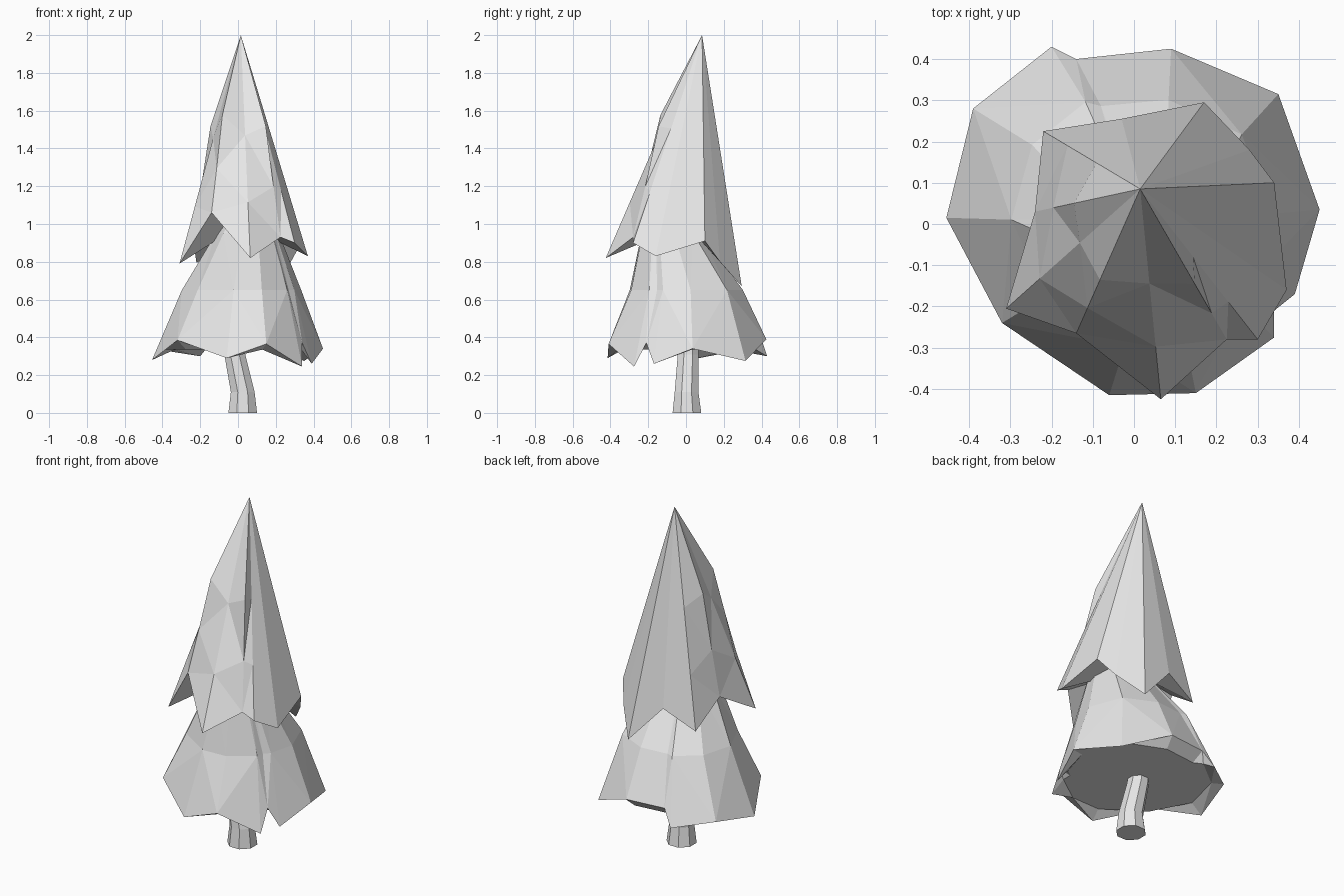
import bpy
import bmesh
import math
from mathutils import Vector

cube = bpy.data.objects.get("Cube")
if cube:
    bpy.data.objects.remove(cube, do_unlink=True)

grey = bpy.data.materials.new("plain grey")
grey.use_nodes = True
grey.diffuse_color = (0.8, 0.8, 0.8, 1)
grey.node_tree.nodes["Principled BSDF"].inputs["Base Color"].default_value = (0.8, 0.8, 0.8, 1)


def loft(name, rings, bottom, top):
    """Skin stacked rings and close both ends with fans to a point."""
    bm = bmesh.new()
    rows = [[bm.verts.new(p) for p in ring] for ring in rings]
    low, high = bm.verts.new(bottom), bm.verts.new(top)
    n = len(rows[0])
    for i in range(n):
        j = (i + 1) % n
        bm.faces.new((low, rows[0][j], rows[0][i]))
        for a, b in zip(rows, rows[1:]):
            bm.faces.new((a[i], a[j], b[j], b[i]))
        bm.faces.new((rows[-1][i], rows[-1][j], high))
    bmesh.ops.triangulate(bm, faces=[f for f in bm.faces if len(f.verts) > 3])
    bmesh.ops.recalc_face_normals(bm, faces=bm.faces[:])
    mesh = bpy.data.meshes.new(name)
    bm.to_mesh(mesh)
    bm.free()
    mesh.materials.append(grey)
    obj = bpy.data.objects.new(name, mesh)
    bpy.context.collection.objects.link(obj)


def inner_ring(rim, centre, size, roundness):
    """Shrink a rim to a level ring, blending its outline towards a circle."""
    c = Vector(centre)
    flat = [Vector((x, y, 0)) for x, y, z in rim]
    mean = sum(p.length for p in flat) / len(flat)
    return [c + p * (size / mean) * (1 - roundness) + p.normalized() * size * roundness
            for p in flat]


def sloped_ring(rim, tip, t, bulge):
    """Points a fraction t down from the tip to the rim; high notches bulge out."""
    ring = []
    for p in map(Vector, rim):
        step = (p - tip) * t
        if p.z > 0.92:
            step.x *= bulge
            step.y *= bulge
        ring.append(tip + step)
    return ring


def circle(centre, radius, sides=8):
    c = Vector(centre)
    return [c + Vector((math.cos(a), math.sin(a), 0)) * radius
            for a in (math.tau * (i + 0.5) / sides for i in range(sides))]


# Crooked trunk
trunk_rings = [circle((0.025, 0.005, 0), 0.082), circle((0.025, 0.003, 0.11), 0.068),
               circle((-0.017, 0.012, 0.31), 0.06), circle((-0.02, 0.012, 0.4), 0.055)]
loft("trunk", trunk_rings, (0.025, 0.005, 0), (-0.02, 0.012, 0.4))

# Lower branches: flat underside, jagged rim, flared skirt
lower_rim = [
    (0.45, 0.035, 0.34), (0.35, 0.315, 0.275), (0.09, 0.425, 0.39), (-0.14, 0.40, 0.39),
    (-0.20, 0.43, 0.30), (-0.39, 0.28, 0.33), (-0.455, 0.015, 0.28), (-0.32, -0.24, 0.385),
    (-0.06, -0.415, 0.29), (0.15, -0.41, 0.365), (0.34, -0.275, 0.245),
    (0.34, -0.21, 0.37), (0.39, -0.17, 0.26)]
underside = [(x * 0.86, y * 0.86, 0.335) for x, y, z in lower_rim]
loft("lower_branches",
     [underside, lower_rim,
      inner_ring(lower_rim, (0.02, 0, 0.65), 0.31, 0.35),
      inner_ring(lower_rim, (0.05, -0.075, 0.95), 0.165, 0.6)],
     (0, 0, 0.335), (0.03, 0, 1.2))

# Upper branches: long leaning cone with pointed tips
tip = Vector((0.015, 0.085, 2))
upper_rim = [
    (0.34, 0.10, 0.91), (0.28, 0.18, 0.80), (0.17, 0.295, 0.67), (-0.03, 0.255, 0.89),
    (-0.22, 0.225, 0.795), (-0.24, 0.03, 0.93), (-0.31, -0.205, 0.79),
    (-0.14, -0.265, 1.06), (0.065, -0.425, 0.82), (0.225, -0.28, 0.93),
    (0.30, -0.28, 0.90), (0.37, -0.16, 0.83)]
loft("upper_branches",
     [upper_rim, sloped_ring(upper_rim, tip, 0.75, 1.1), sloped_ring(upper_rim, tip, 0.45, 1.4)],
     (0.02, 0, 1.0), tip)
